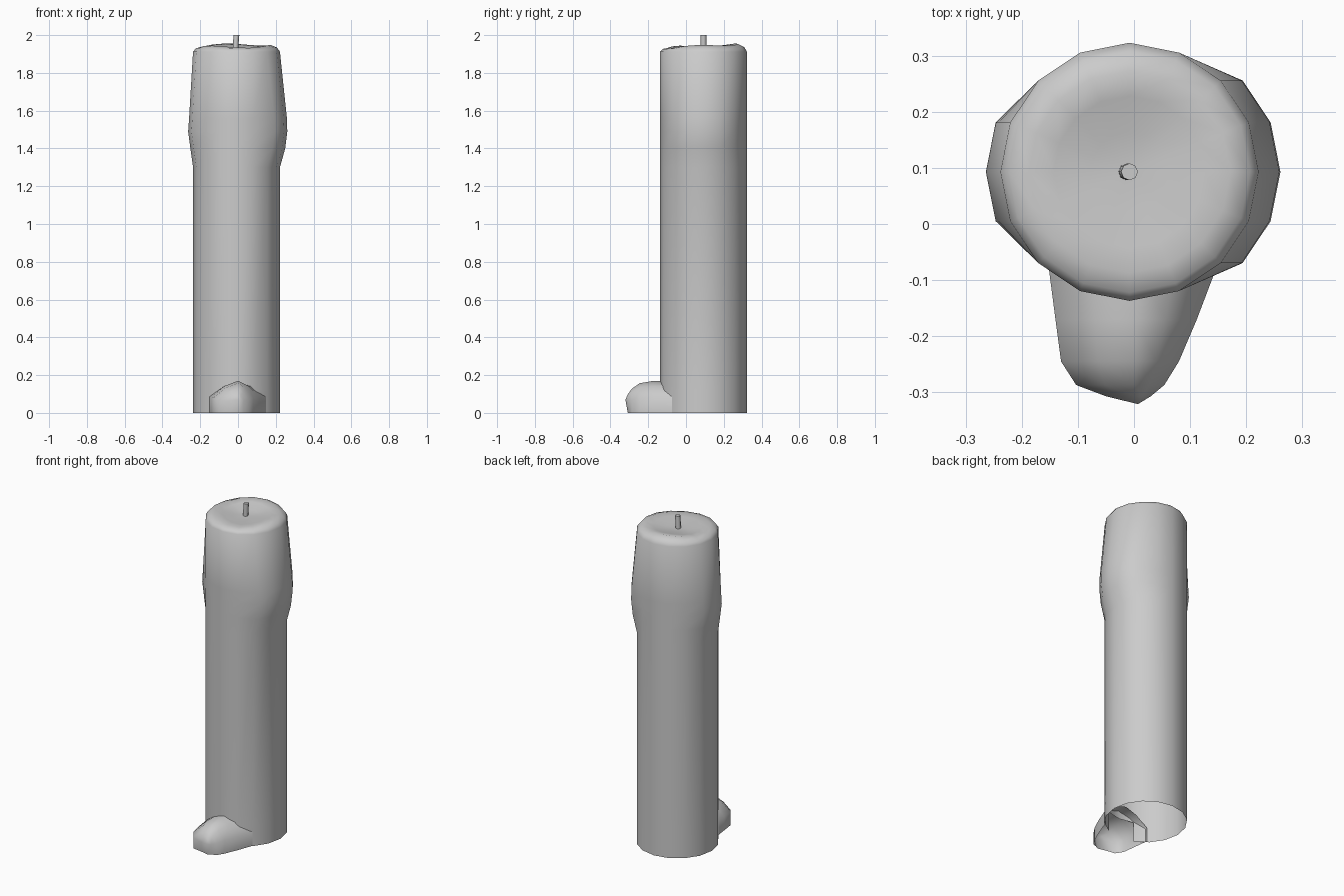
import bpy, bmesh, math

if "Cube" in bpy.data.objects:
    bpy.data.objects.remove(bpy.data.objects["Cube"])

CX, CY, R, N = -0.008, 0.093, 0.23, 16


def finish(name, bm, angle):
    bmesh.ops.recalc_face_normals(bm, faces=bm.faces[:])
    me = bpy.data.meshes.new(name)
    bm.to_mesh(me)
    bm.free()
    ob = bpy.data.objects.new(name, me)
    bpy.context.collection.objects.link(ob)
    bpy.ops.object.select_all(action='DESELECT')
    ob.select_set(True)
    bpy.context.view_layer.objects.active = ob
    bpy.ops.object.shade_smooth_by_angle(angle=math.radians(angle))
    return ob


def loft(bm, rings, closed=True, skip=()):
    """Bridge point rings with quads; skip holds (ring, side) faces left open."""
    vs = [[bm.verts.new(p) for p in ring] for ring in rings]
    n = len(vs[0])
    for i in range(len(vs) - 1):
        for j in range(n if closed else n - 1):
            if (i, j) not in skip:
                k = (j + 1) % n
                bm.faces.new((vs[i][j], vs[i][k], vs[i + 1][k], vs[i + 1][j]))
    return vs


def body_ring(r, z, right=0.0, left=0.0, wave=0.0):
    pts = []
    for j in range(N):
        a = 2 * math.pi * j / N
        dx = right if j in (14, 15, 0, 1, 2) else -left if j in (7, 8, 9) else 0
        dz = wave * (0.7 * math.sin(a) + 0.5 * math.cos(3 * a + 0.6))
        pts.append((CX + r * math.cos(a) + dx, CY + r * math.sin(a), z + dz))
    return pts


# Wax column: side bulges of melted wax, rolled rim and dished top, open base
bm = bmesh.new()
rings = [
    body_ring(R, 0), body_ring(R, 0.12), body_ring(R, 1.3),
    body_ring(R, 1.4, 0.028, 0.014), body_ring(R, 1.49, 0.039, 0.026),
    body_ring(R, 1.56, 0.037, 0.021), body_ring(R, 1.912),
    body_ring(0.215, 1.932, wave=0.005), body_ring(0.18, 1.944, wave=0.010),
    body_ring(0.135, 1.938, wave=0.007), body_ring(0.07, 1.926, wave=0.002),
]
vs = loft(bm, rings, skip={(0, 11), (0, 12)})
centre = bm.verts.new((CX, CY, 1.923))
for j in range(N):
    bm.faces.new((vs[-1][j], vs[-1][(j + 1) % N], centre))
finish("wax_column", bm, 50)

# Pool of dripped wax at the front foot: sections (y, left, right, side z, top z)
bm = bmesh.new()
sections = [
    (-0.07, -0.153, 0.150, 0.085, 0.165),
    (-0.17, -0.140, 0.112, 0.085, 0.170),
    (-0.245, -0.130, 0.080, 0.080, 0.157),
    (-0.287, -0.103, 0.054, 0.070, 0.128),
    (-0.307, -0.050, 0.030, 0.065, 0.100),
]
rings = []
for y, xl, xr, zs, zt in sections:
    zm = zs + 0.68 * (zt - zs)
    foot = max(y, -0.295)
    rings.append([(xl, foot, 0), (xl, y, zs), (xl * 0.5, y, zm), (0, y, zt),
                  (xr * 0.5, y, zm), (xr, y, zs), (xr, foot, 0)])
nose = [(0.007, -0.308, 0)] + [(0.007, -0.321, 0.07)] * 5 + [(0.007, -0.308, 0)]
loft(bm, rings + [nose], closed=False)
bmesh.ops.remove_doubles(bm, verts=bm.verts[:], dist=0.0005)
finish("wax_drip_foot", bm, 60)

# Wick, leaning slightly
bm = bmesh.new()
rings = []
for x, z in ((-0.013, 1.915), (-0.012, 1.955), (-0.008, 2.0)):
    rings.append([(x + 0.015 * math.cos(math.pi * j / 4),
                   CY + 0.015 * math.sin(math.pi * j / 4), z) for j in range(8)])
vs = loft(bm, rings)
bm.faces.new(vs[-1])
finish("wick", bm, 50)
